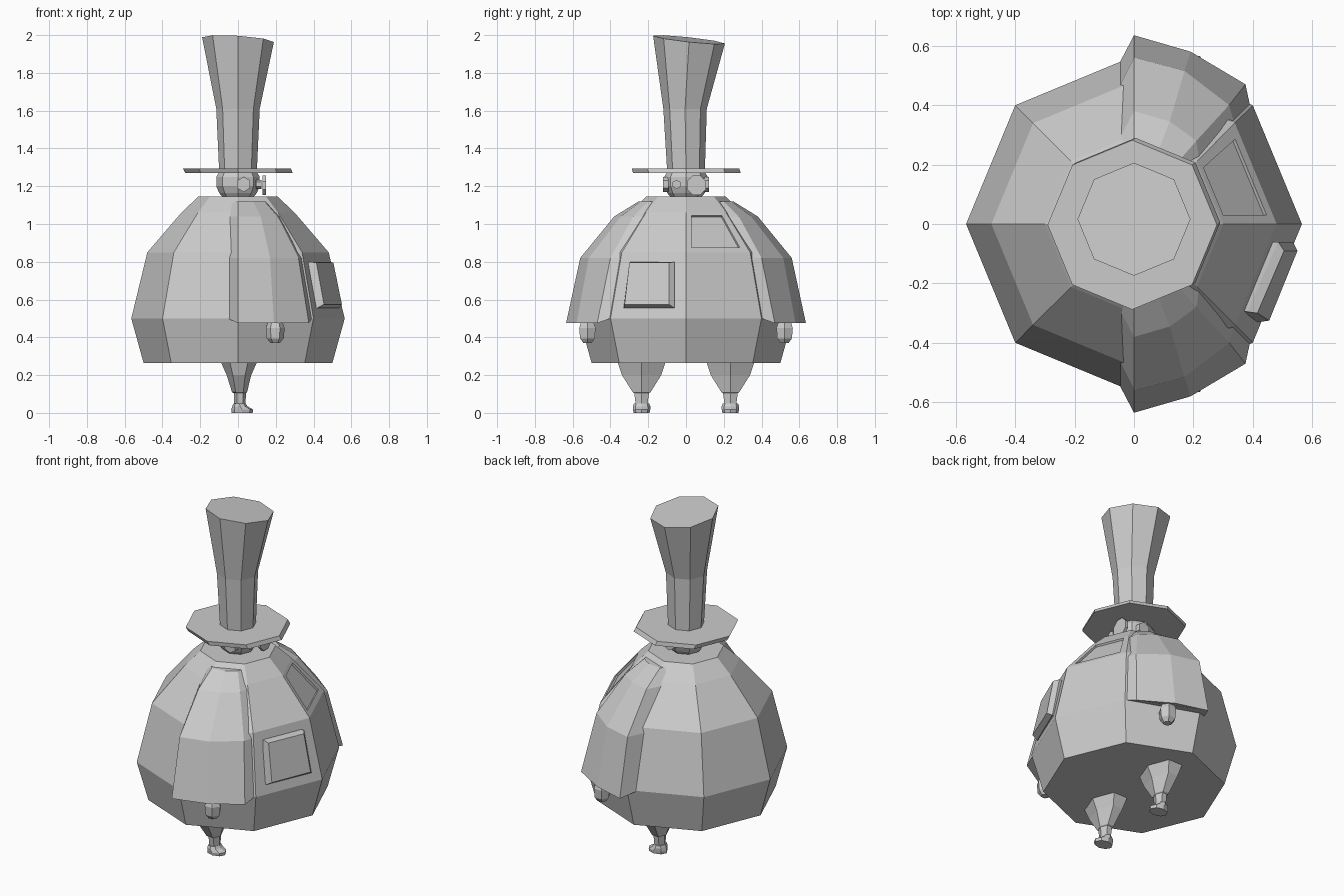
import bpy, bmesh, math
from mathutils import Vector

if "Cube" in bpy.data.objects:
    bpy.data.objects.remove(bpy.data.objects["Cube"])

grey = bpy.data.materials.new("plain grey")
grey.diffuse_color = (0.6, 0.6, 0.6, 1)
grey.use_nodes = True
grey.node_tree.nodes["Principled BSDF"].inputs["Base Color"].default_value = grey.diffuse_color


def loft(name, rows):
    """Closed skin through matching loops of points, capped at both ends."""
    bm = bmesh.new()
    loops = [[bm.verts.new(p) for p in row] for row in rows]
    n = len(loops[0])
    for a, b in zip(loops, loops[1:]):
        for i in range(n):
            j = (i + 1) % n
            bm.faces.new((a[i], a[j], b[j], b[i]))
    bm.faces.new(loops[0])
    bm.faces.new(loops[-1])
    bmesh.ops.recalc_face_normals(bm, faces=bm.faces)
    me = bpy.data.meshes.new(name)
    bm.to_mesh(me)
    bm.free()
    me.materials.append(grey)
    ob = bpy.data.objects.new(name, me)
    bpy.context.collection.objects.link(ob)
    return ob


def ring(z, rx, ry=None, cx=0, cy=0, n=8, sx=0, sy=0):
    """Horizontal polygon, optionally tilted by slopes sx, sy."""
    ry = rx if ry is None else ry
    pts = []
    for i in range(n):
        a = 2 * math.pi * i / n
        x, y = rx * math.cos(a), ry * math.sin(a)
        pts.append((cx + x, cy + y, z + sx * x + sy * y))
    return pts


def disc(name, c, axis, r, t, n=8):
    """Short prism centred at c along the x or y axis."""
    rows = []
    for d in (-t / 2, t / 2):
        row = []
        for i in range(n):
            a = 2 * math.pi * (i + 0.5) / n
            u, v = r * math.cos(a), r * math.sin(a)
            off = (d, u, v) if axis == "x" else (u, d, v)
            row.append(tuple(p + q for p, q in zip(c, off)))
        rows.append(row)
    return loft(name, rows)


# Eight-sided coat body
body = loft("coat_body", [ring(z, r) for z, r in
            ((0.265, 0.50), (0.5, 0.565), (0.85, 0.48), (1.06, 0.30), (1.145, 0.21))])

# Shallow recessed patch on the upper side of the coat
ca, sa = math.cos(math.pi / 8), math.sin(math.pi / 8)
normal = Vector((0.21 * ca, 0.21 * sa, 0.18 * ca)).normalized()
patch = []
for y, z in ((0.03, 1.045), (0.19, 1.045), (0.285, 0.875), (0.03, 0.875)):
    d = (0.48 - (z - 0.85) / 0.21 * 0.18) * ca
    patch.append(Vector(((d - y * sa) / ca, y, z)))
cutter = loft("patch_cutter", [[p + normal * k for p in patch] for k in (-0.012, 0.03)])
mod = body.modifiers.new("patch", "BOOLEAN")
mod.operation, mod.object, mod.solver = "DIFFERENCE", cutter, "EXACT"
bpy.context.view_layer.objects.active = body
bpy.ops.object.modifier_apply(modifier=mod.name)
bpy.data.objects.remove(cutter)

# Raised pocket on the side of the coat
loft("pocket", [
    [(0.36, -0.29, 0.80), (0.46, -0.06, 0.80), (0.51, -0.06, 0.555), (0.39, -0.33, 0.555)],
    [(0.38, -0.295, 0.80), (0.485, -0.06, 0.80), (0.535, -0.06, 0.555), (0.42, -0.33, 0.555)],
    [(0.415, -0.30, 0.795), (0.505, -0.09, 0.795), (0.55, -0.09, 0.575), (0.455, -0.325, 0.575)]])

# Head, eyepiece and small eye
loft("head", [ring(z, r) for z, r in
     ((1.14, 0.08), (1.165, 0.10), (1.20, 0.115), (1.25, 0.115), (1.275, 0.10))])
disc("eyepiece", (0.14, 0.055, 1.205), "x", 0.055, 0.018)
disc("small_eye", (0.11, -0.05, 1.21), "x", 0.024, 0.03, 6)

# Tall flared hat
loft("hat_brim", [ring(1.27, 0.285, cx=0.005, cy=0.005), ring(1.295, 0.285, cx=-0.006, cy=-0.003)])
loft("hat_crown", [ring(1.285, 0.10), ring(1.61, 0.115, cy=-0.005),
                   ring(1.976, 0.19, cy=0.016, sx=-0.066, sy=-0.108)])

# Sleeve rows: inner back, outer back, middle, outer front, inner front
sleeve = [
    (1.12, 1.12, (-0.045, 0.20), (0, 0.25), (0.08, 0.24), (0.14, 0.20), (0.15, 0.15)),
    (1.04, 1.04, (-0.05, 0.285), (0, 0.38), (0.12, 0.345), (0.21, 0.28), (0.22, 0.21)),
    (0.82, 0.82, (-0.05, 0.46), (0, 0.56), (0.17, 0.515), (0.32, 0.40), (0.34, 0.33)),
    (0.50, 0.475, (-0.055, 0.53), (0, 0.635), (0.19, 0.58), (0.375, 0.47), (0.39, 0.40))]

for s, side in ((-1, "right"), (1, "left")):
    loft(side + "_sleeve", [[(x, s * y, zi if i in (0, 4) else zo)
                             for i, (x, y) in enumerate(pts)] for zi, zo, *pts in sleeve])
    # Hand
    loft(side + "_hand", [ring(z, r, cx=0.197, cy=s * 0.522, n=6) for z, r in
         ((0.37, 0.025), (0.395, 0.045), (0.45, 0.05), (0.49, 0.035))])
    # Ear
    disc(side + "_ear", (0.03, s * 0.108, 1.21), "y", 0.04, 0.03, 6)
    # Trouser leg with ankle
    loft(side + "_leg", [ring(z, rx, ry, cx, s * 0.235, 6) for z, rx, ry, cx in
         ((0.29, 0.105, 0.155, 0.005), (0.20, 0.065, 0.12, 0.005), (0.11, 0.04, 0.055, 0.008),
          (0.105, 0.032, 0.045, 0.01), (0.045, 0.03, 0.036, 0.01))])
    # Shoe pointing towards +x
    loft(side + "_shoe", [ring(z, rx, ry, cx, s * 0.235, 8) for z, rx, ry, cx in
         ((0.0, 0.056, 0.042, 0.022), (0.018, 0.058, 0.046, 0.022), (0.035, 0.04, 0.046, 0.01),
          (0.05, 0.032, 0.04, 0.008))])
